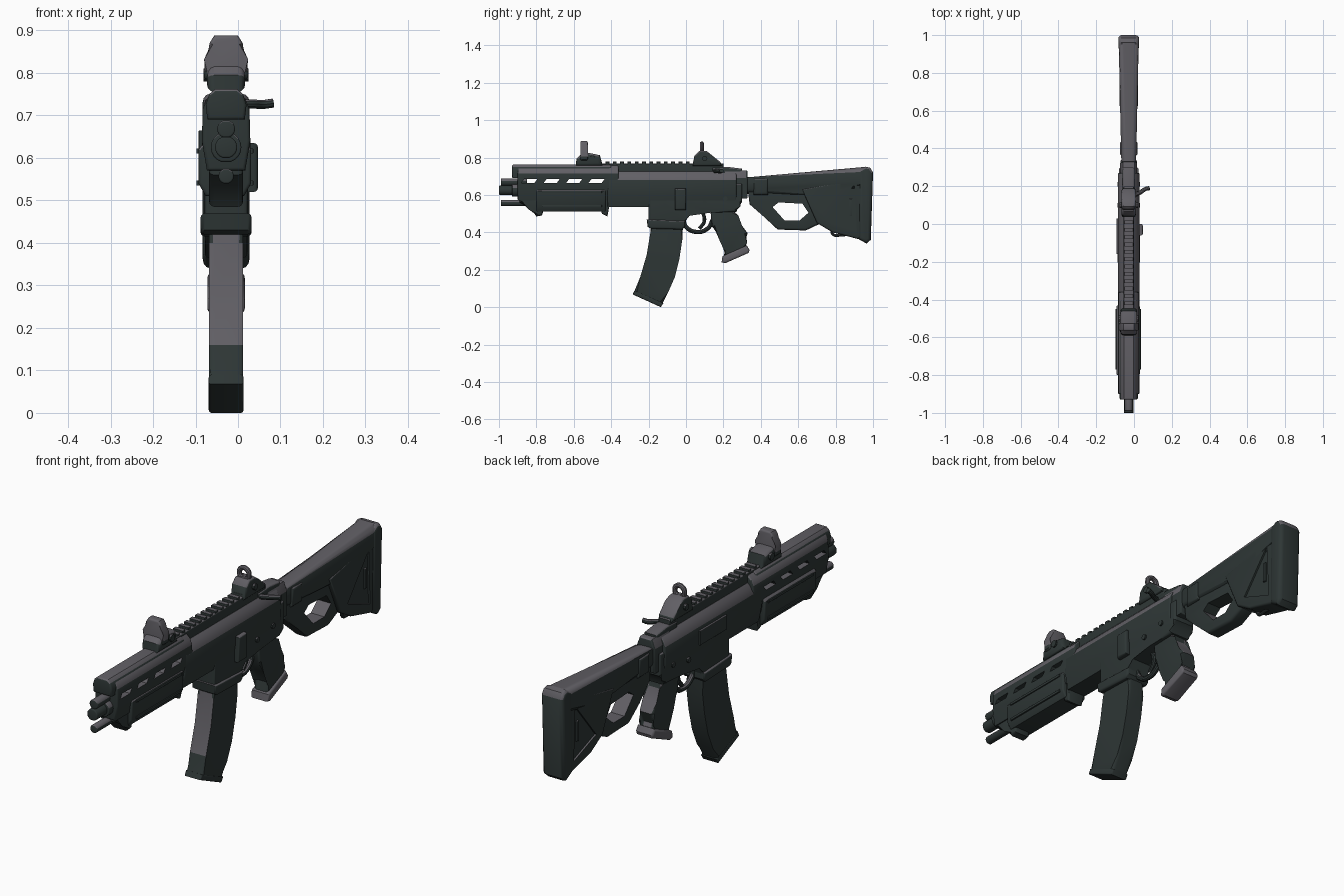
import bpy
import bmesh
import math
from mathutils import Matrix, Vector

CENTRE = -0.028

default_cube = bpy.data.objects.get("Cube")
if default_cube:
    bpy.data.objects.remove(default_cube, do_unlink=True)


def make_material(name, colour):
    material = bpy.data.materials.new(name)
    material.use_nodes = True
    material.diffuse_color = (*colour, 1)
    shader = material.node_tree.nodes["Principled BSDF"]
    shader.inputs["Base Color"].default_value = (*colour, 1)
    shader.inputs["Roughness"].default_value = 0.7
    return material


MATERIALS = [make_material("dark green grey", (0.027, 0.037, 0.036)),
             make_material("worn grey", (0.12, 0.115, 0.13))]


# Paint rules: each returns a material index for a face
def worn_top(normal, centre):
    return int(normal.z > 0.35)


def all_dark(normal, centre):
    return 0


def all_grey(normal, centre):
    return 1


def worn_above_base(normal, centre):
    return int(centre.z > 0.815)


def worn_front(normal, centre):
    return int(normal.y < -0.8 and abs(normal.x) < 0.2 and centre.z > 0.15)


def finish(name, mesh, paint=worn_top, cutters=()):
    part = bpy.data.objects.new(name, mesh)
    bpy.context.scene.collection.objects.link(part)
    for cutter in cutters:
        modifier = part.modifiers.new("cut", "BOOLEAN")
        modifier.operation = "DIFFERENCE"
        modifier.solver = "EXACT"
        modifier.object = cutter
    if cutters:
        bpy.context.view_layer.update()
        graph = bpy.context.evaluated_depsgraph_get()
        part_mesh = bpy.data.meshes.new_from_object(part.evaluated_get(graph))
        part.modifiers.clear()
        part.data = part_mesh
        for cutter in cutters:
            bpy.data.objects.remove(cutter, do_unlink=True)
    part.data.materials.clear()
    for material in MATERIALS:
        part.data.materials.append(material)
    for face in part.data.polygons:
        face.material_index = paint(face.normal, face.center)
    bpy.ops.object.select_all(action="DESELECT")
    part.select_set(True)
    bpy.context.view_layer.objects.active = part
    bpy.ops.object.shade_smooth_by_angle(angle=math.radians(35))
    return part


def loft(name, ring_a, ring_b, bevel, **options):
    bm = bmesh.new()
    a = [bm.verts.new(p) for p in ring_a]
    b = [bm.verts.new(p) for p in ring_b]
    caps = [bm.faces.new(a), bm.faces.new(b[::-1])]
    for i in range(len(a)):
        j = (i + 1) % len(a)
        bm.faces.new((a[j], a[i], b[i], b[j]))
    if bevel:
        edges = [e for cap in caps for e in cap.edges]
        bmesh.ops.bevel(bm, geom=edges, offset=bevel, segments=3, profile=0.5,
                        affect="EDGES", clamp_overlap=True)
    bmesh.ops.recalc_face_normals(bm, faces=bm.faces)
    mesh = bpy.data.meshes.new(name)
    bm.to_mesh(mesh)
    bm.free()
    return finish(name, mesh, **options)


def side(name, profile, half, bevel=0.012, x=CENTRE, flare=0, **options):
    """Side outline (y, z) extruded across x; flare widens it towards +y."""
    start = min(y for y, z in profile)
    rings = [[(x + s * (half + flare * (y - start)), y, z) for y, z in profile]
             for s in (-1, 1)]
    return loft(name, *rings, bevel, **options)


def along(name, section, y0, y1, bevel=0.008, x=CENTRE, **options):
    """Half cross-section (x, z), mirrored and extruded along y."""
    outline = section + [(-w, z) for w, z in reversed(section)]
    rings = [[(x + w, y, z) for w, z in outline] for y in (y0, y1)]
    return loft(name, *rings, bevel, **options)


def box(name, y0, y1, z0, z1, half, bevel=0.006, x=CENTRE, **options):
    return side(name, [(y0, z0), (y1, z0), (y1, z1), (y0, z1)], half, bevel, x, **options)


def barrel(name, y0, y1, z, radius, **options):
    ring = [(radius * math.sin(t * math.pi / 10), z + radius * math.cos(t * math.pi / 10))
            for t in range(11)]
    return along(name, ring[1:-1], y0, y1, 0.004, **options)


def tube(name, points, radius, cyclic=False, **options):
    curve = bpy.data.curves.new(name, "CURVE")
    curve.dimensions = "3D"
    curve.bevel_depth = radius
    curve.bevel_resolution = 3
    curve.use_fill_caps = True
    spline = curve.splines.new("BEZIER")
    spline.bezier_points.add(len(points) - 1)
    spline.use_cyclic_u = cyclic
    for knot, point in zip(spline.bezier_points, points):
        knot.co = point
        knot.handle_left_type = knot.handle_right_type = "AUTO"
    helper = bpy.data.objects.new(name, curve)
    mesh = bpy.data.meshes.new_from_object(helper)
    bpy.data.objects.remove(helper)
    return finish(name, mesh, **options)


# Handguard with slots cut through its sides
slots = [side("slot", [(y, 0.665), (y + 0.07, 0.665), (y + 0.085, 0.685), (y + 0.015, 0.685)],
              0.2, 0) for y in (-0.88, -0.76, -0.64, -0.52)]
along("handguard", [(0.026, 0.758), (0.045, 0.74), (0.055, 0.715), (0.057, 0.64),
                    (0.045, 0.57)], -0.9, -0.36, cutters=slots)
along("handguard_top", [(0.026, 0.762), (0.04, 0.75), (0.048, 0.725), (0.044, 0.69)],
      -0.93, -0.4)

# Muzzle, gas tube and lower tube
barrel("muzzle", -1, -0.85, 0.625, 0.026, paint=all_dark)
barrel("gas_tube", -0.99, -0.85, 0.668, 0.021)
barrel("lower_tube", -0.99, -0.75, 0.557, 0.018)
barrel("muzzle_collar", -0.93, -0.88, 0.625, 0.036)

# Box under the handguard, with its side ribs and clips
along("lower_housing", [(0.05, 0.635), (0.062, 0.62), (0.062, 0.54), (0.045, 0.51)],
      -0.8, -0.43, x=-0.031)
for s in (-1, 1):
    for z in (0.535, 0.61):
        box("housing_rib", -0.77, -0.45, z, z + 0.012, 0.004, 0.002,
            x=-0.031 + s * 0.063, paint=all_dark)
side("front_clip", [(-0.89, 0.6), (-0.89, 0.56), (-0.83, 0.53), (-0.8, 0.485), (-0.77, 0.49),
                    (-0.75, 0.56)], 0.04)
side("rear_clip", [(-0.47, 0.6), (-0.45, 0.5), (-0.42, 0.485), (-0.41, 0.54), (-0.4, 0.6)], 0.04)

# Upper receiver, top rail and its teeth
along("upper_receiver", [(0.028, 0.725), (0.042, 0.71), (0.056, 0.68), (0.058, 0.6),
                         (0.045, 0.535)], -0.42, 0.27)
box("top_rail", -0.45, 0.2, 0.7, 0.768, 0.027)
for i in range(16):
    box("rail_tooth", -0.43 + i * 0.039, -0.41 + i * 0.039, 0.76, 0.778, 0.025, 0.004)
along("receiver_end", [(0.03, 0.73), (0.045, 0.69), (0.045, 0.58)], 0.2, 0.33)
side("charging_handle", [(0.14, 0.7), (0.3, 0.7), (0.3, 0.74), (0.22, 0.75), (0.14, 0.745)], 0.032)
tube("charging_lever", [(-0.02, 0.15, 0.725), (0.03, 0.165, 0.727), (0.06, 0.185, 0.726),
                        (0.082, 0.19, 0.729)], 0.011)

# Lower receiver with magazine well
side("lower_receiver", [(-0.2, 0.65), (-0.2, 0.44), (-0.01, 0.44), (0.01, 0.5), (0.13, 0.505),
                        (0.27, 0.51), (0.28, 0.545), (0.3, 0.56), (0.3, 0.66)], 0.052)
side("well_collar", [(-0.21, 0.47), (-0.205, 0.43), (-0.19, 0.42), (-0.02, 0.415),
                     (-0.005, 0.43), (-0.005, 0.46)], 0.06, 0.01)
box("bolt_release", -0.06, 0.0, 0.52, 0.635, 0.02, 0.01, x=0.027)
box("ejection_cover", -0.16, 0.03, 0.6, 0.665, 0.005, 0.003, x=-0.088)
for s in (-1, 1):
    for y, z in ((0.1, 0.56), (0.21, 0.58)):
        tube("receiver_pin", [(CENTRE + s * 0.04, y, z), (CENTRE + s * 0.06, y, z)], 0.012)

# Curved magazine and floor plate
side("magazine", [(-0.185, 0.46), (-0.19, 0.4), (-0.21, 0.28), (-0.245, 0.16), (-0.28, 0.075),
                  (-0.13, 0.012), (-0.095, 0.08), (-0.06, 0.16), (-0.035, 0.26),
                  (-0.02, 0.36), (-0.015, 0.46)], 0.04, 0.014, paint=worn_front)
side("floor_plate", [(-0.275, 0.09), (-0.285, 0.068), (-0.135, 0.0), (-0.12, 0.022)],
     0.041, 0.006, paint=all_dark)

# Trigger, guard and pistol grip
tube("trigger_guard", [(CENTRE, y, z) for y, z in
                       ((-0.015, 0.47), (0, 0.43), (0.055, 0.402), (0.115, 0.42), (0.145, 0.47))],
     0.012)
tube("trigger", [(CENTRE, y, z) for y, z in ((0.085, 0.52), (0.098, 0.46), (0.072, 0.42))], 0.01)
side("grip", [(0.13, 0.52), (0.14, 0.43), (0.19, 0.37), (0.215, 0.315), (0.2, 0.265),
              (0.325, 0.31), (0.31, 0.345), (0.33, 0.395), (0.3, 0.435), (0.265, 0.485),
              (0.26, 0.52)], 0.035, 0.015)
side("grip_base", [(0.195, 0.272), (0.19, 0.24), (0.21, 0.235), (0.335, 0.29), (0.34, 0.305),
                   (0.325, 0.33)], 0.044, 0.01, paint=all_grey)

# Stock tube and open loop
side("stock_tube", [(0.28, 0.695), (0.34, 0.695), (0.96, 0.75), (0.985, 0.735), (0.985, 0.64),
                    (0.7, 0.6), (0.33, 0.605), (0.28, 0.63)], 0.038, 0.026, flare=0.022)
opening = side("opening", [(0.463, 0.535), (0.495, 0.56), (0.623, 0.553), (0.655, 0.505),
                           (0.607, 0.463), (0.527, 0.463)], 0.2, 0)
side("stock_loop", [(0.33, 0.63), (0.34, 0.55), (0.42, 0.48), (0.49, 0.415), (0.64, 0.41),
                    (0.725, 0.45), (0.78, 0.5), (0.78, 0.63)], 0.034, 0.012, cutters=[opening])
box("stock_collar", 0.36, 0.44, 0.6, 0.69, 0.047, 0.015)

# Butt wedge with a triangular recess on each side, and its pad
recesses = [side("recess", [(0.75, 0.47), (0.9, 0.655), (0.91, 0.41)], 0.01, 0,
                 x=CENTRE + s * 0.052) for s in (-1, 1)]
side("butt_wedge", [(0.62, 0.63), (0.975, 0.7), (0.975, 0.37), (0.917, 0.365), (0.783, 0.4),
                    (0.7, 0.45)], 0.05, 0.01, cutters=recesses)
side("butt_pad", [(0.925, 0.73), (0.96, 0.751), (0.985, 0.745), (1.0, 0.72), (0.988, 0.36),
                  (0.965, 0.34), (0.92, 0.365)], 0.055, 0.018)
for s in (-1, 1):
    box("sling_slot", 0.873, 0.888, 0.49, 0.58, 0.005, 0.002, x=CENTRE + s * 0.045)
tube("sling_loop", [(CENTRE, 0.78, 0.42), (CENTRE, 0.785, 0.39), (CENTRE, 0.83, 0.385),
                    (CENTRE, 0.87, 0.39)], 0.008)

# Front sight: clamp base and hooded blade
side("front_sight_base", [(-0.59, 0.755), (-0.585, 0.795), (-0.56, 0.82), (-0.52, 0.825),
                          (-0.46, 0.812), (-0.445, 0.755)], 0.045, 0.018)
along("front_sight_hood", [(0.03, 0.77), (0.052, 0.79), (0.053, 0.805), (0.044, 0.83),
                           (0.039, 0.87), (0.028, 0.888)], -0.565, -0.525,
      paint=worn_above_base)

# Rear sight: clamp base and aperture ring
side("rear_sight_base", [(0.035, 0.755), (0.045, 0.81), (0.07, 0.835), (0.11, 0.835),
                         (0.135, 0.815), (0.185, 0.775), (0.19, 0.755)], 0.038, 0.015)
tube("rear_sight_ring", [(CENTRE + 0.024 * math.cos(t * math.pi / 3), 0.085,
                          0.85 + 0.025 * math.sin(t * math.pi / 3)) for t in range(6)],
     0.011, cyclic=True, paint=all_grey)
for s in (-1, 1):
    tube("sight_knob", [(CENTRE + s * 0.03, -0.5, 0.795), (CENTRE + s * 0.053, -0.5, 0.795)], 0.016)
    tube("rear_sight_knob", [(CENTRE + s * 0.03, 0.1, 0.795), (CENTRE + s * 0.048, 0.1, 0.795)], 0.014)
